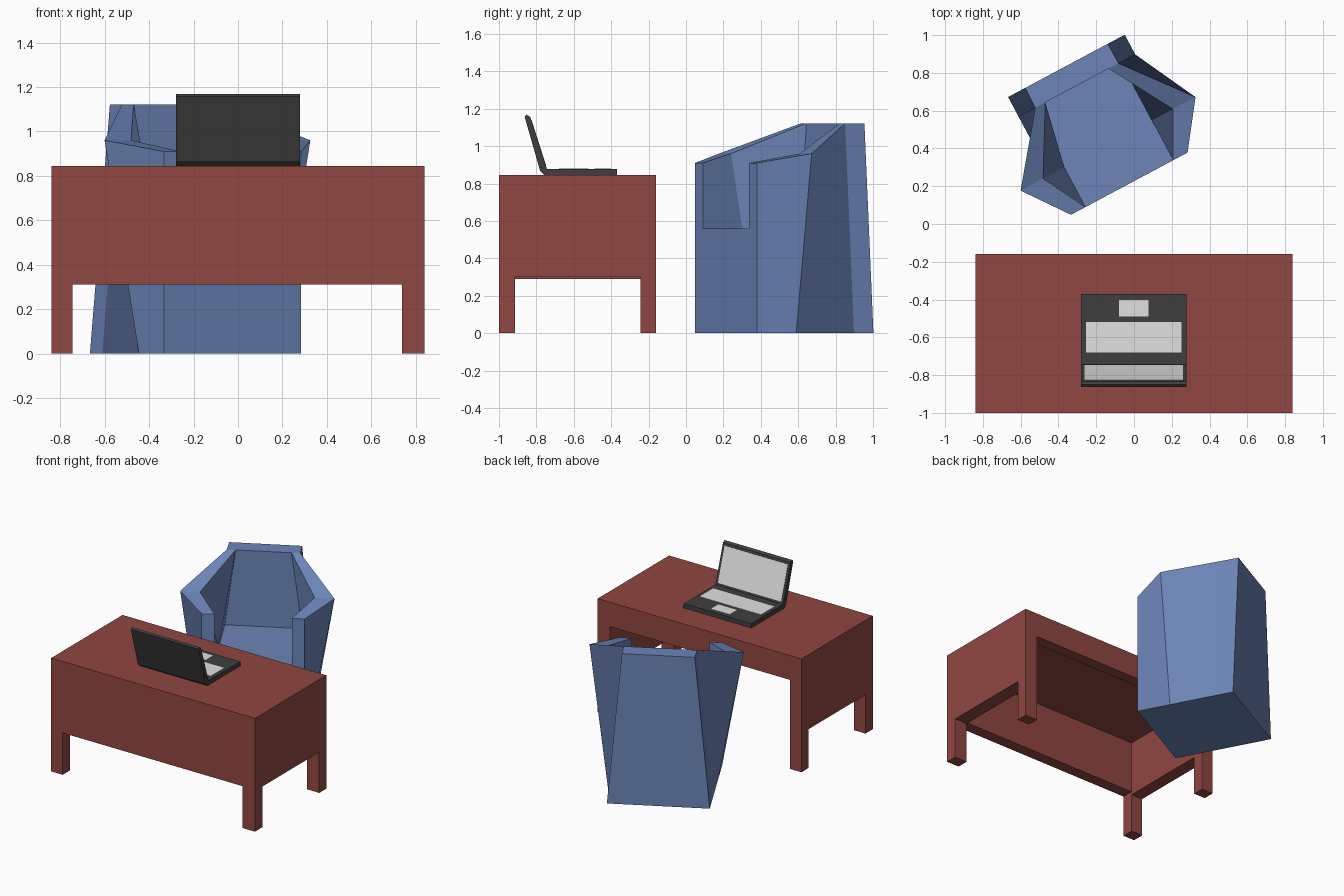
import bpy, bmesh, math
from mathutils import Matrix

old = bpy.data.objects.get("Cube")
if old:
    bpy.data.objects.remove(old, do_unlink=True)


def material(name, rgb):
    mat = bpy.data.materials.new(name)
    mat.use_nodes = True
    mat.diffuse_color = (*rgb, 1)
    mat.node_tree.nodes["Principled BSDF"].inputs["Base Color"].default_value = (*rgb, 1)
    return mat


WOOD = material("red_wood", (0.28, 0.063, 0.052))
FABRIC = material("blue_fabric", (0.15, 0.235, 0.48))
CASE = material("dark_case", (0.047, 0.049, 0.047))
PALE = material("pale_grey", (0.75, 0.75, 0.75))


def finish(name, bm, mat):
    bmesh.ops.recalc_face_normals(bm, faces=bm.faces)
    mesh = bpy.data.meshes.new(name)
    bm.to_mesh(mesh)
    bm.free()
    mesh.materials.append(mat)
    obj = bpy.data.objects.new(name, mesh)
    bpy.context.collection.objects.link(obj)
    return obj


def box(name, x, y, z, mat):
    bm = bmesh.new()
    bmesh.ops.create_cube(bm, size=1)
    for v in bm.verts:
        v.co = [lo if c < 0 else hi for c, (lo, hi) in zip(v.co, (x, y, z))]
    return finish(name, bm, mat)


def extrude_x(name, profile, x0, x1, mat):
    """Sweep a (y, z) outline across x."""
    bm = bmesh.new()
    a = [bm.verts.new((x0, y, z)) for y, z in profile]
    b = [bm.verts.new((x1, y, z)) for y, z in profile]
    bm.faces.new(a)
    bm.faces.new(b)
    for i in range(len(a)):
        bm.faces.new((a[i - 1], a[i], b[i], b[i - 1]))
    return finish(name, bm, mat)


def carve(obj, x, y, z):
    cutter = box("cutter", x, y, z, WOOD)
    cutter.hide_render = True
    mod = obj.modifiers.new("cut", 'BOOLEAN')
    mod.operation, mod.solver, mod.object = 'DIFFERENCE', 'EXACT', cutter
    bpy.context.view_layer.objects.active = obj
    bpy.ops.object.modifier_apply(modifier=mod.name)
    bpy.data.objects.remove(cutter, do_unlink=True)


# Desk: one block hollowed from below, with gaps between the legs
desk = box("desk", (-0.84, 0.84), (-1, -0.16), (0, 0.845), WOOD)
leg_x, leg_y = (-0.745, 0.738), (-0.914, -0.243)
carve(desk, leg_x, leg_y, (-0.1, 0.7))
carve(desk, leg_x, (-1.1, -0.9), (-0.1, 0.312))
carve(desk, leg_x, (-0.26, -0.1), (-0.1, 0.663))
carve(desk, (0.72, 0.9), leg_y, (-0.1, 0.303))
carve(desk, (-0.9, -0.72), leg_y, (-0.1, 0.289))

# Laptop
box("laptop_base", (-0.28, 0.278), (-0.745, -0.37), (0.845, 0.878), CASE)
lid = [(-0.757, 0.845), (-0.78, 0.867), (-0.863, 1.158), (-0.851, 1.168),
       (-0.833, 1.156), (-0.744, 0.878), (-0.742, 0.845)]
extrude_x("laptop_lid", lid, -0.28, 0.278, CASE)
box("keyboard", (-0.255, 0.252), (-0.68, -0.52), (0.875, 0.88), PALE)
box("trackpad", (-0.08, 0.077), (-0.49, -0.402), (0.875, 0.88), PALE)
# Screen plate lies on the inner slope of the lid
(ty, tz), (by, bz) = lid[4], lid[5]


def on_lid(t, out):
    return by + (ty - by) * t + out, bz + (tz - bz) * t + out * 0.33


extrude_x("screen", [on_lid(0.05, -0.002), on_lid(0.94, -0.002),
                     on_lid(0.94, 0.002), on_lid(0.05, 0.002)], -0.262, 0.26, PALE)

# Armchair: lofted U-shaped sections from front to back
SEAT_Z, SEAT_U, FOOT_U = 0.56, 0.263, 0.35
# depth, outer rim half-width, inner rim half-width, rim height
sections = [(-0.356, 0.35, 0.263, 0.91),
            (-0.117, 0.525, 0.39, 0.96),
            (0.233, 0.25, 0.19, 1.122)]
bm = bmesh.new()
loops = []
for w, outer, inner, top in sections:
    half = [(FOOT_U, 0), (outer, top), (inner, top), (SEAT_U, SEAT_Z)]
    ring = half + [(-u, z) for u, z in reversed(half)]
    loops.append([bm.verts.new((u, w, z)) for u, z in ring])
for a, b in zip(loops, loops[1:]):
    # Underside, rims, inner walls and seat
    for i in (0, 2, 3, 4, 5, 6):
        bm.faces.new((a[i - 1], a[i], b[i], b[i - 1]))
    # Outer sides, started one corner on so they fold the other way
    for i in (1, 7):
        bm.faces.new((a[i], b[i], b[i - 1], a[i - 1]))
bm.faces.new(loops[0])

# Backrest inner panel, then the solid block behind it
last = loops[-1]
bm.faces.new(last[2:6])
rear = [bm.verts.new((u, 0.351, z)) for u, z in
        ((FOOT_U, 0), (0.248, 1.122), (-0.248, 1.122), (-FOOT_U, 0))]
bm.faces.new(rear)
bm.faces.new((last[0], last[1], rear[1], rear[0]))
bm.faces.new((last[7], last[6], rear[2], rear[3]))
bm.faces.new((last[7], last[0], rear[0], rear[3]))
bm.faces.new((last[1], last[2], last[5], last[6], rear[2], rear[1]))
bm.transform(Matrix.Translation((-0.1925, 0.5275, 0)) @ Matrix.Rotation(math.radians(28.1), 4, 'Z'))
finish("armchair", bm, FABRIC)
